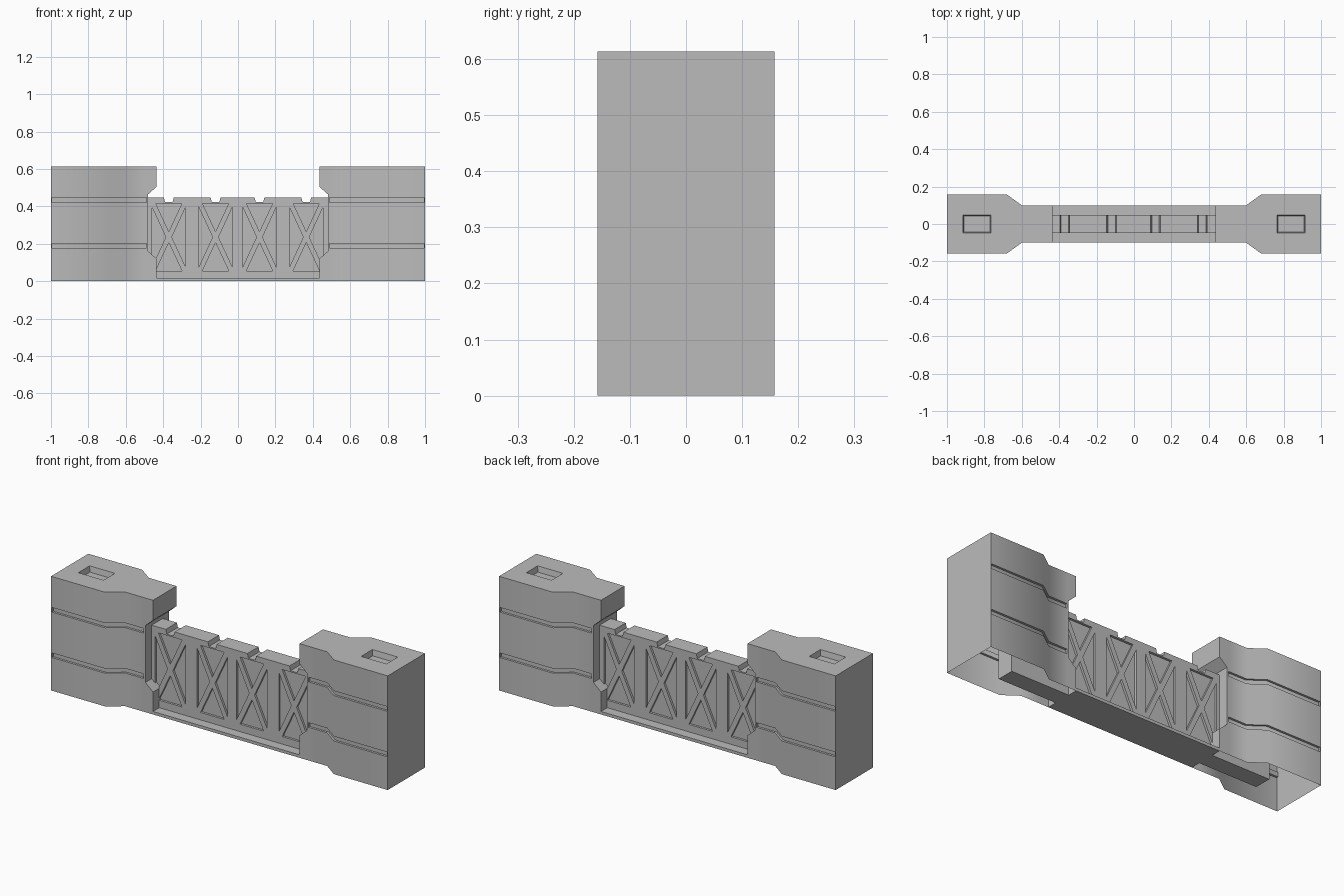
import bpy, bmesh
from mathutils import Vector

if "Cube" in bpy.data.objects:
    bpy.data.objects.remove(bpy.data.objects["Cube"])

grey = bpy.data.materials.new("plain grey")
grey.use_nodes = True
GREY = (0.5, 0.5, 0.5, 1)
grey.diffuse_color = GREY
grey.node_tree.nodes["Principled BSDF"].inputs["Base Color"].default_value = GREY


def finish(bm, name, angle=0.7):
    """Clean the mesh and turn it into a shaded object."""
    bmesh.ops.remove_doubles(bm, verts=bm.verts, dist=0.0002)
    bmesh.ops.dissolve_degenerate(bm, edges=bm.edges, dist=0.0002)
    bmesh.ops.recalc_face_normals(bm, faces=bm.faces)
    mesh = bpy.data.meshes.new(name)
    bm.to_mesh(mesh)
    bm.free()
    mesh.materials.append(grey)
    obj = bpy.data.objects.new(name, mesh)
    bpy.context.collection.objects.link(obj)
    bpy.ops.object.select_all(action="DESELECT")
    obj.select_set(True)
    bpy.context.view_layer.objects.active = obj
    bpy.ops.object.shade_smooth_by_angle(angle=angle)
    return obj


def ring(bm, points):
    return [bm.verts.new(p) for p in points]


def loop_edges(bm, verts):
    return [bm.edges.new((v, w)) for v, w in zip(verts, verts[1:] + verts[:1])]


def bridge(bm, a, b):
    """Join two matching closed rings with quads."""
    for i in range(len(a)):
        j = (i + 1) % len(a)
        bm.faces.new((a[i], a[j], b[j], b[i]))


def fill_with_holes(bm, outer, holes, normal):
    edges = loop_edges(bm, outer)
    for hole in holes:
        edges += loop_edges(bm, hole)
    bmesh.ops.triangle_fill(bm, use_beauty=True, edges=edges, normal=normal)


# End blocks: hollow below, waisted plan, side grooves and undercut inner edge
NECK, WIDE, GROOVE = 0.1, 0.158, 0.012
INNER, RECESS = 0.435, 0.48


def block_plan(inner, depth):
    half = [(inner, NECK), (0.49, NECK), (0.49, NECK - depth), (0.6, NECK - depth),
            (0.68, WIDE - depth), (0.995, WIDE - depth), (0.995, WIDE), (1, WIDE)]
    return half + [(x, -y) for x, y in reversed(half)]


def end_block(name, side):
    bm = bmesh.new()
    levels = [(0, INNER, 0), (0.12, INNER, 0), (0.16, RECESS, 0)]
    for low, high in ((0.178, 0.203), (0.422, 0.447)):
        levels += [(low, RECESS, 0), (low, RECESS, GROOVE),
                   (high, RECESS, GROOVE), (high, RECESS, 0)]
    levels += [(0.465, RECESS, 0), (0.505, INNER, 0), (0.613, INNER, 0)]
    rings = [ring(bm, [(side * x, y, z) for x, y in block_plan(inner, depth)])
             for z, inner, depth in levels]
    for a, b in zip(rings, rings[1:]):
        bridge(bm, a, b)

    # Roof with a shallow tapered pocket
    def pocket(inset, z):
        x, y = 0.075 - inset, 0.048 - inset
        return ring(bm, [(side * (0.84 + sx * x), sy * y, z)
                         for sx, sy in ((-1, -1), (1, -1), (1, 1), (-1, 1))])
    rim, floor = pocket(0, 0.613), pocket(0.006, 0.583)
    bridge(bm, rim, floor)
    bm.faces.new(floor)
    bmesh.ops.remove_doubles(bm, verts=rings[-1], dist=0.0002)
    outer = [v for v in rings[-1] if v.is_valid]
    edges = {e for v in outer + rim for e in v.link_edges
             if all(abs(w.co.z - 0.613) < 0.0001 for w in e.verts)}
    bmesh.ops.triangle_fill(bm, use_beauty=True, edges=list(edges), normal=(0, 0, 1))
    return finish(bm, name)


end_block("left_end_block", 1)
end_block("right_end_block", -1)

# Central panel: notched top and four crossed braces left by sunken triangles
CENTRES = (-0.37, -0.12, 0.115, 0.365)
HALF, TOP, SUNK = 0.047, 0.447, 0.012
outline = [(-0.78, 0), (0.78, 0), (0.78, TOP)]
for c in reversed(CENTRES):
    outline += [(c + 0.026, TOP), (c + 0.02, TOP - 0.024),
                (c - 0.02, TOP - 0.024), (c - 0.026, TOP)]
outline += [(-0.78, TOP)]


def sunken_triangles():
    mid = 0.236
    for c in CENTRES:
        for s in (-1, 1):
            yield [(c + s * 0.09, mid - 0.16), (c + s * 0.09, mid + 0.16), (c + s * 0.016, mid)]
            yield [(c - 0.07, mid + s * 0.18), (c + 0.07, mid + s * 0.18), (c, mid + s * 0.03)]


bm = bmesh.new()
faces_outline = []
for side in (-1, 1):
    outer = ring(bm, [(x, side * HALF, z) for x, z in outline])
    faces_outline.append(outer)
    holes = []
    for tri in sunken_triangles():
        rim = ring(bm, [(x, side * HALF, z) for x, z in tri])
        floor = ring(bm, [(x, side * (HALF - SUNK), z) for x, z in tri])
        holes.append(rim)
        bm.faces.new(floor)
        bridge(bm, rim, floor)
    # Rim edges already exist from the recess walls
    edges = loop_edges(bm, outer)
    for rim in holes:
        edges += [bm.edges.get((rim[i], rim[i - 1])) for i in range(3)]
    bmesh.ops.triangle_fill(bm, use_beauty=True, edges=edges, normal=(0, side, 0))
bridge(bm, *faces_outline)
finish(bm, "braced_panel", 0.3)

# Sill under the panel
bm = bmesh.new()
bmesh.ops.create_cube(bm, size=1)
bmesh.ops.scale(bm, vec=(2 * INNER, 2 * NECK, 0.016), verts=bm.verts)
bmesh.ops.translate(bm, vec=Vector((0, 0, 0.008)), verts=bm.verts)
finish(bm, "panel_sill", 0.3)
